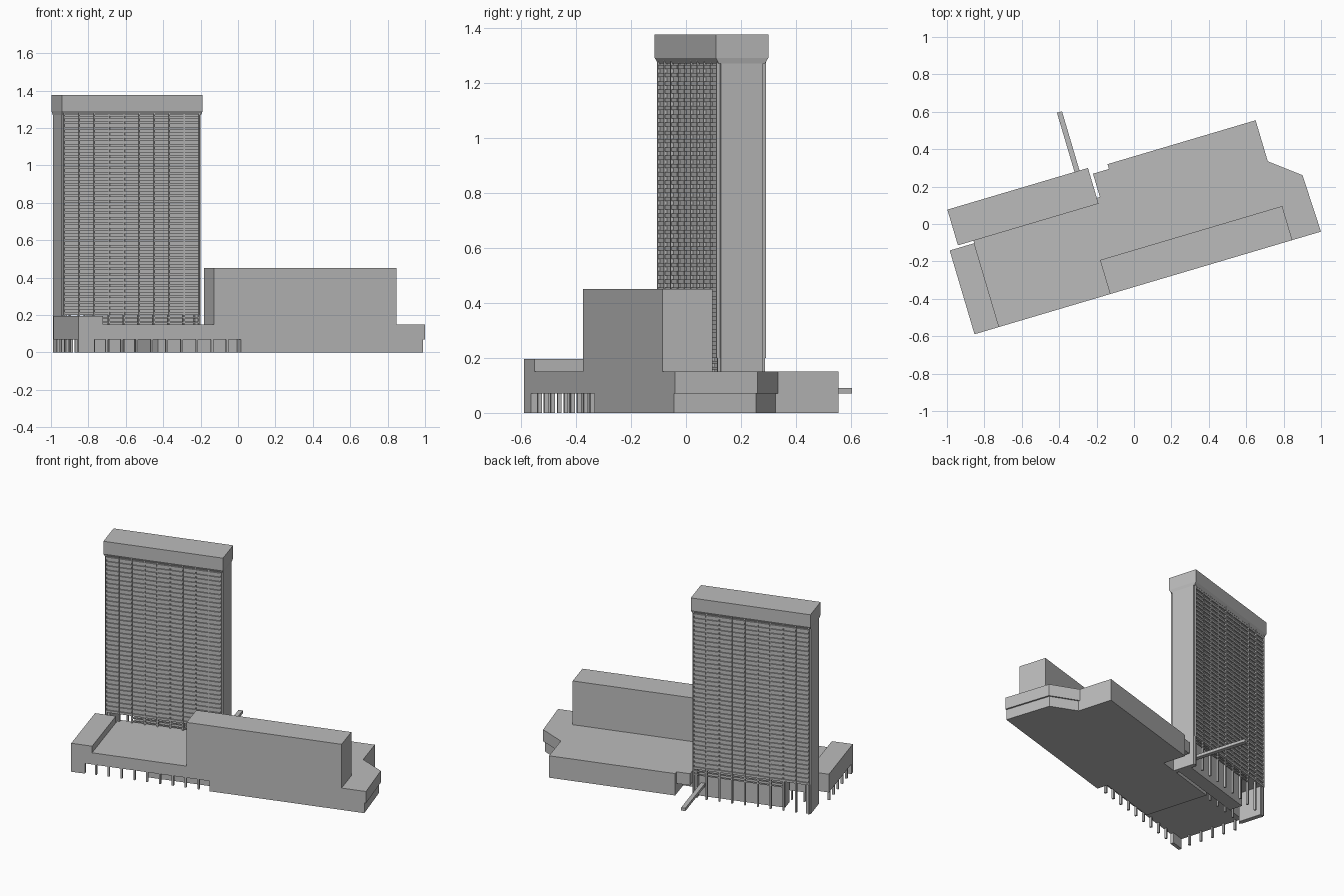
import bpy, bmesh, math
from mathutils import Matrix

if "Cube" in bpy.data.objects:
    bpy.data.objects.remove(bpy.data.objects["Cube"])

ROT = Matrix.Rotation(math.radians(16.5), 4, 'Z')   # whole complex sits at an angle
mat = bpy.data.materials.new("concrete grey")
mat.diffuse_color = (0.5, 0.5, 0.5, 1)
mat.use_nodes = True
mat.node_tree.nodes["Principled BSDF"].inputs["Base Color"].default_value = mat.diffuse_color


def finish(name, bm):
    bmesh.ops.recalc_face_normals(bm, faces=bm.faces)
    bm.transform(ROT)
    me = bpy.data.meshes.new(name)
    bm.to_mesh(me)
    bm.free()
    me.materials.append(mat)
    ob = bpy.data.objects.new(name, me)
    bpy.context.collection.objects.link(ob)
    return ob


def prism(bm, pts, z0, z1):
    lo = [bm.verts.new((x, y, z0)) for x, y in pts]
    hi = [bm.verts.new((x, y, z1)) for x, y in pts]
    bm.faces.new(lo)
    bm.faces.new(hi)
    n = len(pts)
    for i in range(n):
        j = (i + 1) % n
        bm.faces.new((lo[i], lo[j], hi[j], hi[i]))


def boxes(name, *specs):
    """Each spec: x0, x1, y0, y1, z0, z1 in the building's own axes."""
    bm = bmesh.new()
    for x0, x1, y0, y1, z0, z1 in specs:
        prism(bm, [(x0, y0), (x1, y0), (x1, y1), (x0, y1)], z0, z1)
    return finish(name, bm)


def slab(name, pts, z0, z1):
    bm = bmesh.new()
    prism(bm, pts, z0, z1)
    return finish(name, bm)


# Podium: overhanging upper storey, inset ground storey, raised blocks
FRONT = -0.323
slab("podium_upper", [(-0.848, FRONT), (0.947, FRONT), (0.938, -0.006), (0.781, 0.118),
     (0.781, 0.347), (-0.045, 0.347), (-0.045, 0.32), (-0.134, 0.32),
     (-0.134, 0.19), (-0.848, 0.19)], 0.07, 0.15)
slab("podium_ground", [(-0.08, FRONT), (0.936, FRONT), (0.928, -0.01), (0.781, 0.108),
     (0.781, 0.347), (-0.045, 0.347), (-0.045, 0.19), (-0.52, 0.19),
     (-0.52, -0.25), (-0.08, -0.25)], 0, 0.07)
boxes("podium_hall", (-0.229, 0.787, FRONT, -0.133, 0.15, 0.45))
boxes("podium_wing", (-0.985, -0.848, FRONT, 0.144, 0.07, 0.195))
boxes("corner_pier", (-0.985, -0.895, FRONT, -0.30, 0, 0.07))

# Slim columns along the front and the left end
boxes("front_columns", *[(-0.832 + i * 0.084, -0.82 + i * 0.084, FRONT + 0.005, FRONT + 0.02, 0, 0.07)
                         for i in range(9)])
boxes("end_columns", *[(-0.98, -0.965, -0.24 + i * 0.084, -0.228 + i * 0.084, 0, 0.07)
                       for i in range(5)])

# Tower: core, end walls, crown
X0, X1, Y0, Y1 = -0.92, -0.166, 0.174, 0.341
boxes("tower_core", (X0, X1, Y0, Y1, 0.2, 1.3))
boxes("tower_lobby", (-0.75, X1, 0.21, 0.30, 0, 0.2))
boxes("tower_end_walls", (-0.931, -0.90, 0.178, 0.337, 0, 1.29),
      (-0.186, -0.155, 0.178, 0.337, 0, 1.29))

# Crown with a short tapered lip beneath it
boxes("crown", (-0.935, -0.151, 0.158, 0.357, 1.29, 1.375))
bm = bmesh.new()
prism(bm, [(-0.935, 0.158), (-0.151, 0.158), (-0.151, 0.357), (-0.935, 0.357)], 1.27, 1.29)
for v in bm.verts:
    if v.co.z < 1.28:
        v.co.x = -0.931 if v.co.x < -0.5 else -0.155
        v.co.y = 0.17 if v.co.y < 0.25 else 0.345
finish("crown_lip", bm)

# Facades on both long sides: floor bands split into bays, with fins and ground columns
BAYS, FLOORS = 9, 36
step, rise = (X1 - X0) / BAYS, 1.08 / FLOORS
TALL = {0, 1, 2, 5, 6, 7, 9}
for side, y, out in (("front", Y0, -1), ("back", Y1, 1)):
    def depth(d, inner=0.004):
        return sorted((y - out * inner, y + out * d))
    bands, fins, cols = [], [], []
    for f in range(FLOORS):
        z = 0.2 + f * rise
        for b in range(BAYS):
            x = X0 + b * step
            bands.append((x + 0.004, x + step - 0.004, *depth(0.008), z, z + rise * 0.5))
    for i in range(BAYS + 1):
        x = X0 + i * step
        fins.append((x - 0.003, x + 0.003, *depth(0.010 if i in TALL else 0.006), 0.2, 1.28))
        cols.append((x - 0.005, x + 0.005, *depth(0.006, 0.008), 0, 0.2))
    boxes(side + "_floor_bands", *bands)
    boxes(side + "_fins", *fins)
    boxes(side + "_tower_columns", *cols)
    boxes(side + "_tower_rails", *[(-0.75, X1, *depth(0.004), z, z + 0.008) for z in (0.158, 0.18)])

# Footbridge leading away from the back
boxes("footbridge", (-0.226, -0.198, 0.29, 0.687, 0.07, 0.09))
